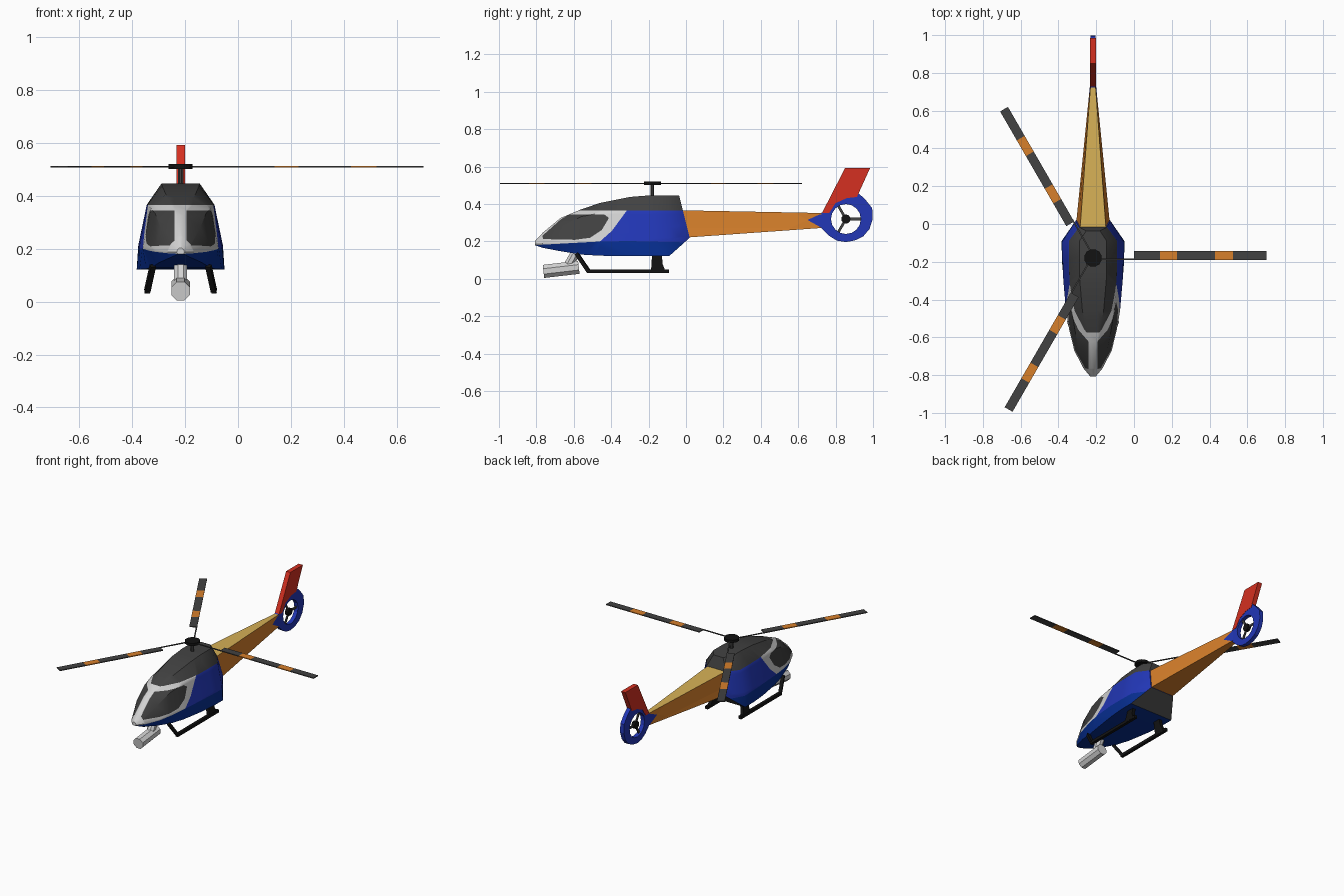
import bpy, bmesh, math
from mathutils import Vector, Matrix

if "Cube" in bpy.data.objects:
    bpy.data.objects.remove(bpy.data.objects["Cube"])

CX = -0.217                       # centre line of the airframe
HUB = Vector((CX, -0.18, 0.51))   # rotor centre


def material(name, *rgb):
    m = bpy.data.materials.new(name)
    m.diffuse_color = (*rgb, 1)
    m.use_nodes = True
    m.node_tree.nodes["Principled BSDF"].inputs["Base Color"].default_value = m.diffuse_color
    return m


BLUE = material("blue", 0.016, 0.038, 0.47)
NAVY = material("navy_blue", 0.002, 0.028, 0.29)
GREY = material("dark_grey", 0.054, 0.054, 0.054)
SILVER = material("silver", 0.65, 0.65, 0.65)
ORANGE = material("orange", 0.68, 0.215, 0.024)
YELLOW = material("yellow", 0.68, 0.44, 0.095)
RED = material("red", 0.66, 0.03, 0.015)
BLACK = material("black", 0.006, 0.006, 0.006)


def finish(name, bm, mats, rule=None, smooth=None):
    bmesh.ops.recalc_face_normals(bm, faces=bm.faces)
    bm.normal_update()
    for f in bm.faces:
        if rule:
            f.material_index = rule(f)
    me = bpy.data.meshes.new(name)
    bm.to_mesh(me)
    bm.free()
    for m in mats:
        me.materials.append(m)
    ob = bpy.data.objects.new(name, me)
    bpy.context.collection.objects.link(ob)
    if smooth:
        bpy.ops.object.select_all(action='DESELECT')
        ob.select_set(True)
        bpy.context.view_layer.objects.active = ob
        bpy.ops.object.shade_smooth_by_angle(angle=math.radians(smooth))
    return ob


def loft(rings):
    """Skin closed rings of points and cap both ends."""
    bm = bmesh.new()
    vs = [[bm.verts.new(p) for p in r] for r in rings]
    n = len(vs[0])
    for a, b in zip(vs, vs[1:]):
        for i in range(n):
            bm.faces.new((a[i], a[(i + 1) % n], b[(i + 1) % n], b[i]))
    bm.faces.new(vs[0])
    bm.faces.new(vs[-1])
    return bm


def tube(name, p0, p1, r, sides, mat):
    p0, p1 = Vector(p0), Vector(p1)
    q = (p1 - p0).to_track_quat('Z', 'Y')
    ring = [Vector((r * math.cos(a), r * math.sin(a), 0)) for a in
            (2 * math.pi * (i + 0.5) / sides for i in range(sides))]
    return finish(name, loft([[p + q @ v for v in ring] for p in (p0, p1)]), [mat])


def plate(name, outline, x, half, mat):
    """Flat part drawn in the side view (y, z), thick in x."""
    return finish(name, loft([[(x + s * half, y, z) for y, z in outline] for s in (-1, 1)]), [mat])


def inside(poly, y, z):
    """Point in a convex counter-clockwise polygon."""
    return all((b[0] - a[0]) * (z - a[1]) - (b[1] - a[1]) * (y - a[0]) > 0
               for a, b in zip(poly, poly[1:] + poly[:1]))


def cut(bm, co, no):
    bmesh.ops.bisect_plane(bm, geom=bm.verts[:] + bm.edges[:] + bm.faces[:], dist=1e-5,
                           plane_co=co, plane_no=no)


def cut_outline(bm, poly):
    """Cut the edges of a side-view polygon into the skin."""
    for a, b in zip(poly, poly[1:] + poly[:1]):
        cut(bm, (0, *a), (0, b[1] - a[1], a[0] - b[0]))


# Fuselage: y, then bottom z/width, chine z/width, shoulder z/width, roof z/width
STATIONS = [
    (-0.807, .180, .010, .187, .015, .195, .012, .203, .004),
    (-0.765, .166, .040, .188, .050, .218, .038, .248, .008),
    (-0.67, .148, .080, .192, .099, .280, .075, .326, .012),
    (-0.56, .130, .108, .195, .126, .333, .096, .372, .036),
    (-0.46, .124, .130, .200, .143, .352, .112, .406, .056),
    (-0.30, .122, .155, .202, .157, .366, .125, .438, .070),
    (-0.19, .122, .165, .206, .160, .366, .128, .447, .072),
    (-0.09, .122, .166, .212, .160, .366, .128, .447, .072),
    (0.02, .220, .090, .235, .092, .366, .074, .445, .036)]
rings = []
for k, (y, *s) in enumerate(STATIONS):
    lean = 0.25 if k == len(STATIONS) - 1 else 0
    half = [(s[i + 1], y - lean * (s[i] - .22), s[i]) for i in (0, 2, 4, 6)]
    rings.append([(CX + w, a, z) for w, a, z in half] + [(CX - w, a, z) for w, a, z in half[::-1]])
bm = loft(rings)

# Paint edges of the windows and their silver frame
WINDOW = [(-.765, .213), (-.594, .209), (-.513, .22), (-.45, .262), (-.412, .326),
          (-.438, .345), (-.66, .345), (-.77, .26)]
FRAME = [(-.85, .178), (-.46, .2), (-.396, .257), (-.316, .366), (-.85, .366)]
LOWER = [(-.9, 0), (.1, 0), (.1, .252), (.02, .235), (-.09, .212), (-.3, .202), (-.9, .186)]
cut_outline(bm, WINDOW)
cut_outline(bm, FRAME)
for side in (-1, 1):
    cut(bm, (CX + side * 0.023, 0, 0), (1, 0, 0))


def fuselage_paint(f):
    x, y, z = f.calc_center_median()
    if z > .366 or (y > -.088 and f.normal.z < -.35):
        return 1
    if abs(x - CX) > .023 and inside(WINDOW, y, z):
        return 1
    if inside(FRAME, y, z):
        return 2
    return 3 if z < .2 or inside(LOWER, y, z) else 0


finish("fuselage", bm, [BLUE, GREY, SILVER, NAVY], fuselage_paint, 40)

# Tail boom with yellow top and blue wedge at the tail end
boom = [[(CX + w * s, y, z) for w, y, z, s in
         ((wb, yb, zb, -1), (wb, yb, zb, 1), (wt, yt, zt, 1), (wt, yt, zt, -1))]
        for wb, yb, zb, wt, yt, zt in
        ((.088, .015, .222, .070, -.045, .367), (.016, .735, .273, .013, .735, .352))]
bm = loft(boom)
WEDGE = [(.65, .315), (.725, .273), (.80, .273), (.80, .345), (.715, .345)]
cut_outline(bm, WEDGE)


def boom_paint(f):
    x, y, z = f.calc_center_median()
    if f.normal.z > .7:
        return 1
    return 2 if inside(WEDGE, y, z) else 0


finish("tail_boom", bm, [ORANGE, YELLOW, BLUE], boom_paint)

# Ducted tail rotor housing: outline radii around the round hole
TY, TZ = 0.855, 0.32
RADII = [.143, .152, .147, .157, .118, .108, .103, .118,
         .190, .137, .127, .125, .123, .124, .131, .137]
bm = bmesh.new()
loops = []
for x, outer in ((-.014, 1), (.014, 1), (.014, 0), (-.014, 0)):
    loops.append([bm.verts.new((CX + x, TY + (r if outer else .08) * math.cos(i * math.pi / 8),
                                TZ + (r if outer else .08) * math.sin(i * math.pi / 8)))
                  for i, r in enumerate(RADII)])
for a, b in zip(loops, loops[1:] + loops[:1]):
    for i in range(16):
        j = (i + 1) % 16
        bm.faces.new((a[i], a[j], b[j], b[i]))
finish("tail_rotor_housing", bm, [BLUE])

# Tail fin
plate("tail_fin", [(.727, .352), (.85, .592), (.984, .592), (.914, .438), (.86, .432),
                   (.80, .405), (.765, .352)], CX, .016, RED)

# Tail rotor
tube("tail_rotor_hub", (CX - .012, TY, TZ), (CX + .012, TY, TZ), .025, 10, BLACK)
for k in range(3):
    a = k * 2 * math.pi / 3
    d, n = Vector((math.cos(a), math.sin(a))), Vector((-math.sin(a), math.cos(a))) * .007
    c = Vector((TY, TZ))
    plate(f"tail_rotor_blade_{k + 1}", [c + n, c - n, c + d * .08 - n, c + d * .08 + n],
          CX, .004, GREY)

# Main rotor mast and hub
tube("rotor_mast", (CX, -.18, .43), (CX, -.18, .51), .011, 8, GREY)
tube("rotor_hub", (CX, -.18, .502), (CX, -.18, .52), .047, 12, BLACK)

# Main rotor blades with orange bands
BANDS = [.217, .355, .445, .645, .741, .918]
for k in range(3):
    turn = Matrix.Translation(HUB) @ Matrix.Rotation(k * 2 * math.pi / 3, 4, 'Z')

    def box_ring(r, t0, t1, h):
        return [turn @ Vector((r, t, z)) for t, z in ((t0, -h), (t1, -h), (t1, h), (t0, h))]

    def blade_paint(f):
        r = (f.calc_center_median() - HUB).length
        return 1 if .356 < r < .444 or .646 < r < .74 else 0

    finish(f"rotor_blade_{k + 1}", loft([box_ring(r, -.01, .038, .003) for r in BANDS]),
           [GREY, ORANGE], blade_paint)
    finish(f"rotor_arm_{k + 1}", loft([box_ring(r, -.011, -.003, .0025) for r in (.03, .23)]), [GREY])

# Landing skids
for side, label in ((-1, "left"), (1, "right")):
    top, low = CX + side * .105, CX + side * .126
    tube(f"{label}_skid", (low, -.53, .041), (low, -.09, .041), .014, 4, BLACK)
    tube(f"{label}_front_strut", (top, -.585, .135), (low, -.52, .04), .014, 4, BLACK)
    strut = [[(x + s * .011, y, z) for s, y in ((-1, y0), (1, y0), (1, y1), (-1, y1))]
             for x, z, y0, y1 in ((top, .14, -.18, -.13), (CX + side * .117, .08, -.185, -.125),
                                  (low, .035, -.187, -.107))]
    finish(f"{label}_rear_strut", loft(strut), [BLACK])

# Camera pod under the nose
tube("camera_pod", (CX, -.762, .040), (CX, -.573, .062), .038, 8, SILVER)
tube("camera_mount", (CX, -.585, .15), (CX, -.635, .06), .027, 8, SILVER)
